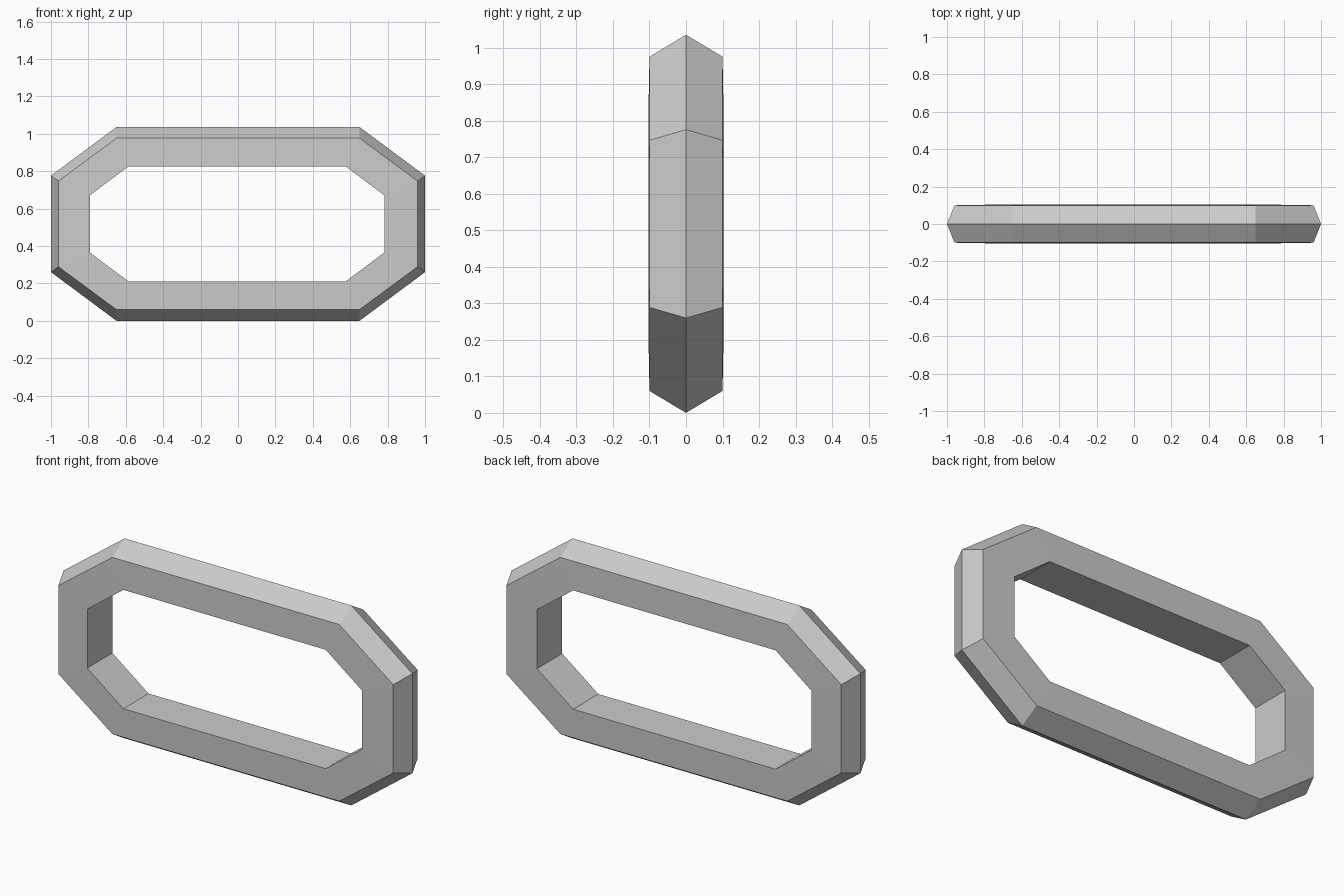
import bpy
import bmesh

cube = bpy.data.objects.get("Cube")
if cube:
    bpy.data.objects.remove(cube, do_unlink=True)

grey = bpy.data.materials.new("plain grey")
grey.use_nodes = True
colour = (0.6, 0.6, 0.6, 1)
grey.diffuse_color = colour
grey.node_tree.nodes["Principled BSDF"].inputs["Base Color"].default_value = colour

MID_Z = 0.518


def octagon(bm, y, half_x, flat_x, half_z, flat_z, shift=0.0):
    """Loop of eight corners of a chamfered rectangle at depth y."""
    quarter = [(half_x, flat_z), (flat_x, half_z)]
    right = quarter + [(-x, z) for x, z in reversed(quarter)]
    corners = right + [(-x, -z) for x, z in right]
    return [bm.verts.new((x + shift, y, z + MID_Z)) for x, z in corners]


# Ring cross-section: outer ridge, two face edges, two inner edges
bm = bmesh.new()
rings = [
    octagon(bm, 0, 1.0, 0.65, 0.518, 0.258),
    octagon(bm, -0.1, 0.96, 0.65, 0.458, 0.229),
    octagon(bm, -0.103, 0.787, 0.58, 0.308, 0.153, -0.005),
    octagon(bm, 0.103, 0.787, 0.58, 0.308, 0.153, -0.005),
    octagon(bm, 0.1, 0.96, 0.65, 0.458, 0.229),
]

# Bridge neighbouring loops into a closed link
for i, a in enumerate(rings):
    b = rings[(i + 1) % len(rings)]
    for j in range(8):
        k = (j + 1) % 8
        bm.faces.new((a[j], a[k], b[k], b[j]))
bmesh.ops.recalc_face_normals(bm, faces=bm.faces)

mesh = bpy.data.meshes.new("chain_link")
bm.to_mesh(mesh)
bm.free()
mesh.materials.append(grey)
link = bpy.data.objects.new("chain_link", mesh)
bpy.context.collection.objects.link(link)
